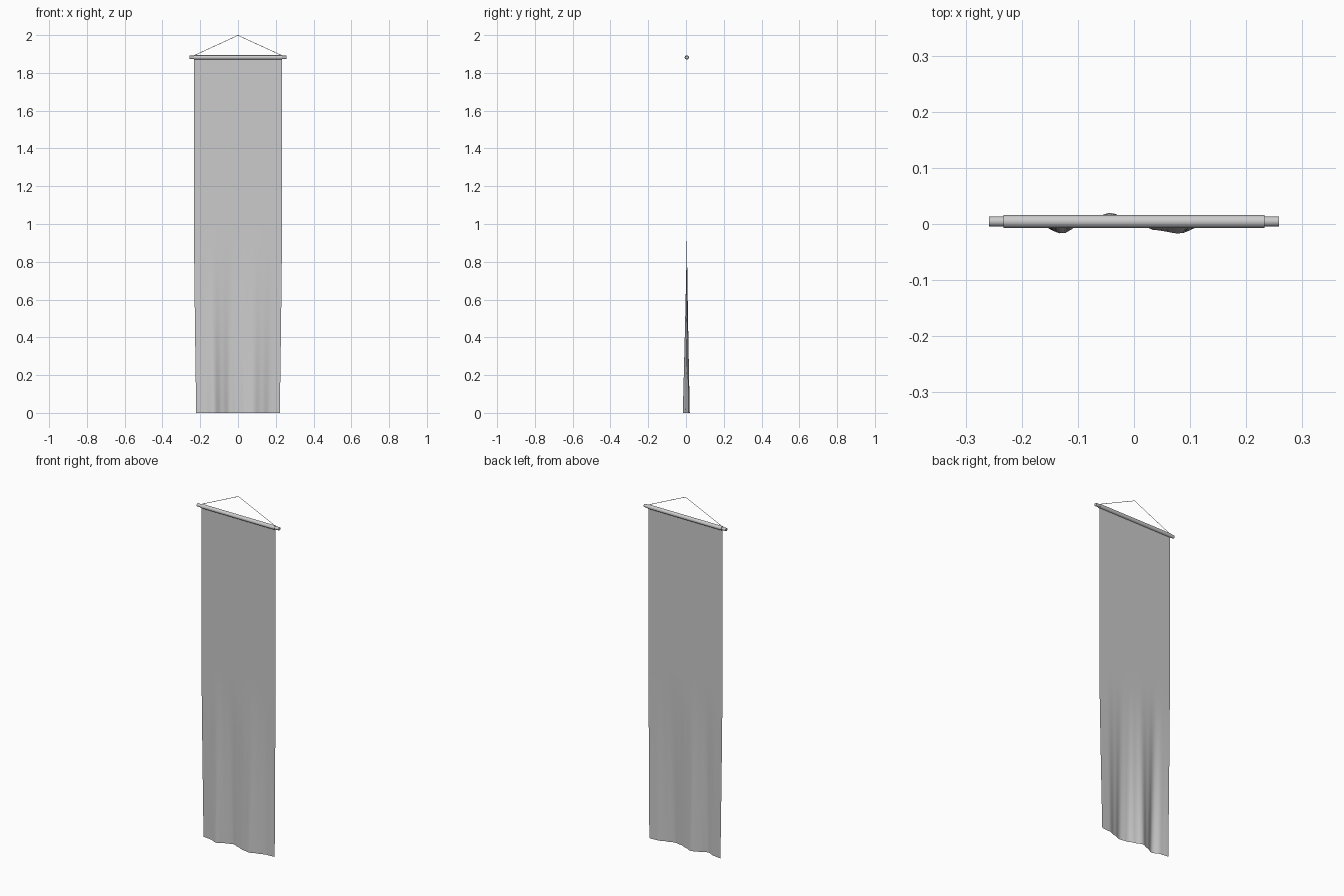
import bpy, bmesh, math
from mathutils import Vector

cube = bpy.data.objects.get("Cube")
if cube:
    bpy.data.objects.remove(cube, do_unlink=True)

mat = bpy.data.materials.new("light_grey")
mat.use_nodes = True
GREY = (0.6, 0.6, 0.6, 1)
mat.diffuse_color = GREY
mat.node_tree.nodes["Principled BSDF"].inputs["Base Color"].default_value = GREY

AXIS_Y, ROD_Z = 0.0045, 1.882


def finish(bm, name, smooth=True):
    mesh = bpy.data.meshes.new(name)
    bm.to_mesh(mesh)
    bm.free()
    mesh.materials.append(mat)
    ob = bpy.data.objects.new(name, mesh)
    bpy.context.collection.objects.link(ob)
    if smooth:
        bpy.ops.object.select_all(action='DESELECT')
        bpy.context.view_layer.objects.active = ob
        ob.select_set(True)
        bpy.ops.object.shade_smooth_by_angle(angle=math.radians(40))
    return ob


def bar(name, radius, half):
    bpy.ops.mesh.primitive_cylinder_add(vertices=16, radius=radius, depth=2 * half,
                                        location=(0, AXIS_Y, ROD_Z),
                                        rotation=(0, math.pi / 2, 0))
    ob = bpy.context.object
    ob.name = name
    ob.data.materials.append(mat)
    bpy.ops.object.shade_smooth_by_angle(angle=math.radians(40))


# Hanging rod and the cloth sleeve around it
bar("rod", 0.0088, 0.258)
bar("sleeve", 0.0115, 0.233)

# Fold depth along the hem: (x, y)
HEM = [(-0.233, 0.006), (-0.185, 0.001), (-0.135, -0.017), (-0.09, 0.004),
       (-0.045, 0.02), (0.0, 0.004), (0.04, -0.011), (0.085, -0.017),
       (0.13, -0.003), (0.18, 0.012), (0.233, 0.014)]


def hem_depth(x):
    for (x0, y0), (x1, y1) in zip(HEM, HEM[1:]):
        if x <= x1 + 1e-6:
            t = (x - x0) / (x1 - x0)
            return y0 + (y1 - y0) * t * t * (3 - 2 * t)
    return HEM[-1][1]


# Cloth sheet: flat above, with folds that deepen towards the hem
bm = bmesh.new()
COLS, ROWS = 40, 30
grid = []
for r in range(ROWS + 1):
    z = (ROD_Z - 0.009) * r / ROWS
    fold = max(0, 1 - z / 0.95) ** 1.2
    row = []
    for c in range(COLS + 1):
        x = -0.233 + 0.466 * c / COLS
        y = AXIS_Y + (hem_depth(x) - AXIS_Y) * fold
        row.append(bm.verts.new((x * (1 - 0.05 * fold), y, z)))
    grid.append(row)
for low, high in zip(grid, grid[1:]):
    for c in range(COLS):
        bm.faces.new((low[c], low[c + 1], high[c + 1], high[c]))
finish(bm, "cloth")

# Hanging cord: a thin flat strip rising to a point
bm = bmesh.new()
path = [(-0.235, ROD_Z + 0.009), (0, 1.9985), (0.235, ROD_Z + 0.009)]
pairs = [[bm.verts.new(Vector((x, AXIS_Y, z + d))) for d in (-0.0015, 0.0015)]
         for x, z in path]
for a, b in zip(pairs, pairs[1:]):
    bm.faces.new((a[0], b[0], b[1], a[1]))
finish(bm, "cord", smooth=False)
